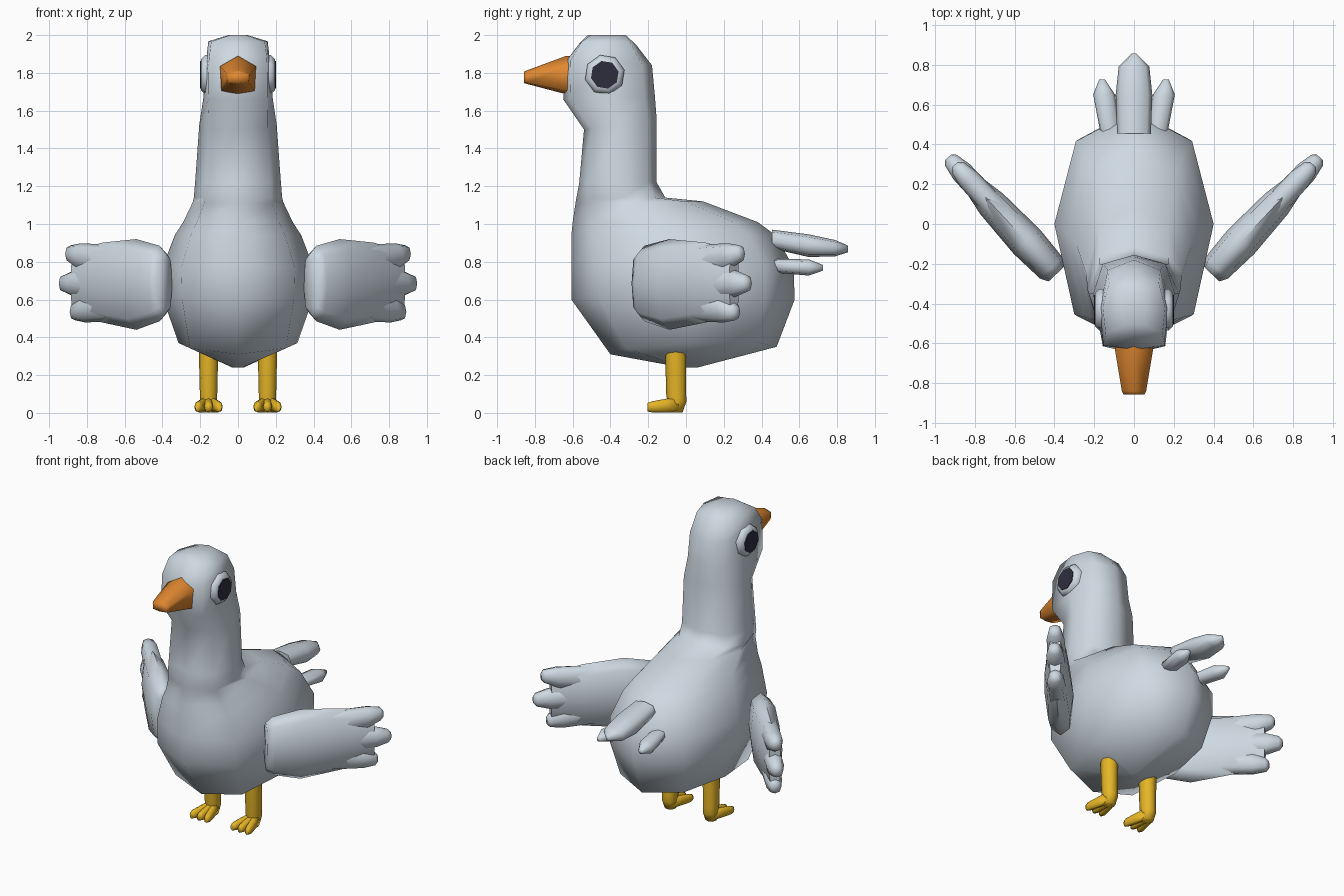
import bpy, bmesh, math
from mathutils import Vector

if "Cube" in bpy.data.objects:
    bpy.data.objects.remove(bpy.data.objects["Cube"])


def material(name, rgb):
    m = bpy.data.materials.new(name)
    m.use_nodes = True
    col = (*rgb, 1.0)
    m.diffuse_color = col
    b = next(n for n in m.node_tree.nodes if n.type == 'BSDF_PRINCIPLED')
    b.inputs["Base Color"].default_value = col
    b.inputs["Roughness"].default_value = 0.8
    return m


GREY = material("feather grey", (0.62, 0.695, 0.76))
ORANGE = material("beak orange", (0.74, 0.245, 0.03))
YELLOW = material("leg yellow", (0.79, 0.465, 0.02))
DARK = material("eye dark", (0.027, 0.027, 0.048))


def power(v, n):
    return math.copysign(abs(v) ** (2 / n), v)


def ring(centre, u, v, ru, rv, n=2.0, count=8, turn=0.0):
    """Rounded cross-section spanned by directions u and v."""
    pts = []
    for k in range(count):
        a = 2 * math.pi * (k + turn) / count
        pts.append(Vector(centre) + Vector(u) * ru * power(math.cos(a), n)
                   + Vector(v) * rv * power(math.sin(a), n))
    return pts


def loft(name, lofts, mat, angle=80):
    """Skin one or more chains of rings into a closed object."""
    bm = bmesh.new()
    for rings in lofts:
        vs = [[bm.verts.new(p) for p in r] for r in rings]
        n = len(vs[0])
        for a, b in zip(vs, vs[1:]):
            for k in range(n):
                bm.faces.new((a[k], a[(k + 1) % n], b[(k + 1) % n], b[k]))
        bm.faces.new(vs[0])
        bm.faces.new(vs[-1])
    bmesh.ops.recalc_face_normals(bm, faces=bm.faces)
    me = bpy.data.meshes.new(name)
    bm.to_mesh(me)
    bm.free()
    me.materials.append(mat)
    ob = bpy.data.objects.new(name, me)
    bpy.context.collection.objects.link(ob)
    bpy.ops.object.select_all(action='DESELECT')
    ob.select_set(True)
    bpy.context.view_layer.objects.active = ob
    bpy.ops.object.shade_smooth_by_angle(angle=math.radians(angle))
    return ob


def body_ring(zf, zb, rise, yf, yb, ym, w, nf, nb):
    """Eight-sided level: front and back ends, widest point and half width."""
    pts = []
    for k in range(8):
        a = 2 * math.pi * k / 8
        c, s = math.cos(a), math.sin(a)
        n = nf if s < 0 else nb
        t = power(s, n)
        y = ym + t * ((yb - ym) if s > 0 else (ym - yf))
        pts.append((w * power(c, n), y, zf + (zb - zf) * (t + 1) / 2 + rise * abs(c)))
    return pts


# Body, neck and head as one skin
levels = [
    (0.24, 0.24, 0.00, -0.02, 0.06, 0.02, 0.03, 2.0, 2.0),
    (0.31, 0.35, 0.04, -0.40, 0.48, 0.02, 0.315, 3.2, 2.6),
    (0.60, 0.60, 0.00, -0.607, 0.575, 0.0, 0.395, 2.4, 2.2),
    (0.77, 0.77, 0.00, -0.607, 0.57, 0.0, 0.40, 2.4, 2.2),
    (0.94, 0.94, 0.00, -0.607, 0.475, -0.05, 0.335, 2.4, 2.2),
    (1.01, 1.01, 0.00, -0.60, 0.38, -0.10, 0.29, 2.4, 2.2),
    (1.11, 1.12, 0.00, -0.585, 0.09, -0.25, 0.24, 2.4, 2.2),
    (1.14, 1.14, 0.00, -0.58, -0.11, -0.33, 0.234, 2.4, 2.3),
    (1.22, 1.22, 0.00, -0.565, -0.155, -0.35, 0.227, 2.5, 2.5),
    (1.50, 1.55, 0.00, -0.54, -0.155, -0.35, 0.205, 2.7, 2.6),
    (1.66, 1.68, 0.00, -0.65, -0.165, -0.40, 0.183, 4.5, 2.6),
    (1.87, 1.84, 0.00, -0.63, -0.18, -0.42, 0.17, 7.0, 2.8),
    (1.955, 1.95, 0.015, -0.565, -0.265, -0.42, 0.157, 7.0, 3.0),
    (2.00, 2.00, 0.00, -0.52, -0.32, -0.42, 0.05, 4.0, 3.0),
]
loft("body", [[body_ring(*lv) for lv in levels]], GREY)

# Beak: a tapering six-sided wedge
beak_shape = [(0, 0.10), (0.095, 0.045), (0.088, -0.085),
              (0, -0.103), (-0.088, -0.085), (-0.095, 0.045)]
loft("beak", [[[(x * sx, y, zc + z * sz) for x, z in beak_shape]
               for y, zc, sx, sz in ((-0.58, 1.79, 1, 1), (-0.635, 1.79, 1, 1),
                                     (-0.84, 1.778, 0.64, 0.36),
                                     (-0.857, 1.777, 0.55, 0.30))]], ORANGE, 85)

# Middle tail feather
X, Y, Z = (1, 0, 0), (0, 1, 0), (0, 0, 1)
loft("tail_feather_middle",
     [[ring((0, y, z), X, Z, w, h, 2.6) for y, z, w, h in
       ((0.455, 0.92, 0.085, 0.05), (0.65, 0.885, 0.092, 0.06),
        (0.79, 0.872, 0.077, 0.043), (0.857, 0.868, 0.012, 0.018))]], GREY)

for side, sx in (("left", 1), ("right", -1)):
    # Eye: low raised rim with a thin dark disc
    def eye_ring(x, r):
        return ring((sx * x, -0.43, 1.79), Y, Z, r, r, 2, 8, 0.3)
    loft(side + "_eye_rim", [[eye_ring(0.13, 0.107), eye_ring(0.175, 0.107),
                              eye_ring(0.197, 0.084)]], GREY)
    loft(side + "_eye", [[eye_ring(0.196, 0.075), eye_ring(0.201, 0.075)]], DARK, 30)

    # Swept wing with three feather tips
    ang = math.radians(47)
    along = Vector((sx * math.cos(ang), math.sin(ang), 0))
    across = Vector((sx * math.sin(ang), -math.cos(ang), 0))
    root = Vector((sx * 0.388, -0.25, 0))

    def wing_ring(s, z, h, t):
        return ring(root + along * s + Vector((0, 0, z)), across, Z, t, h, 2.5)
    chains = [[wing_ring(*p) for p in (
        (0.0, 0.685, 0.165, 0.056), (0.04, 0.685, 0.20, 0.078),
        (0.22, 0.68, 0.24, 0.09), (0.48, 0.69, 0.212, 0.077),
        (0.69, 0.69, 0.172, 0.04))]]
    for z0, z1, s1 in ((0.80, 0.842, 0.75), (0.685, 0.685, 0.80), (0.575, 0.535, 0.715)):
        chains.append([wing_ring(0.42, z0, 0.09, 0.06),
                       wing_ring(s1 - 0.10, (z0 + 2 * z1) / 3, 0.07, 0.056),
                       wing_ring(s1 - 0.02, z1, 0.045, 0.04),
                       wing_ring(s1, z1, 0.022, 0.02)])
    loft(side + "_wing", chains, GREY)

    # Small outer tail feather
    loft(side + "_tail_feather",
         [[ring((sx * x, y, z), X, Z, w, h, 2.4) for x, y, z, w, h in
           ((0.115, 0.44, 0.78, 0.05, 0.035), (0.15, 0.65, 0.77, 0.055, 0.043),
            (0.16, 0.725, 0.768, 0.015, 0.015))]], GREY)

    # Leg and heel, then three splayed toes
    lx = sx * 0.156
    loft(side + "_leg",
         [[ring((lx, y, z), X, Y, w, d, 2.4) for y, z, w, d in
           ((-0.055, 0.003, 0.036, 0.037), (-0.048, 0.06, 0.046, 0.05),
            (-0.052, 0.10, 0.046, 0.053), (-0.055, 0.355, 0.052, 0.056))]], YELLOW)
    toes = []
    for k in (-1, 0, 1):
        toes.append([ring((lx + k * x, y, z), X, Z, w, h, 2.4) for x, y, z, w, h in
                     ((0.015, -0.04, 0.044, 0.026, 0.042),
                      (0.034, -0.11, 0.038, 0.025, 0.036),
                      (0.052, -0.18, 0.032, 0.023, 0.029),
                      (0.055, -0.205, 0.03, 0.015, 0.022))])
    loft(side + "_toes", toes, YELLOW)
